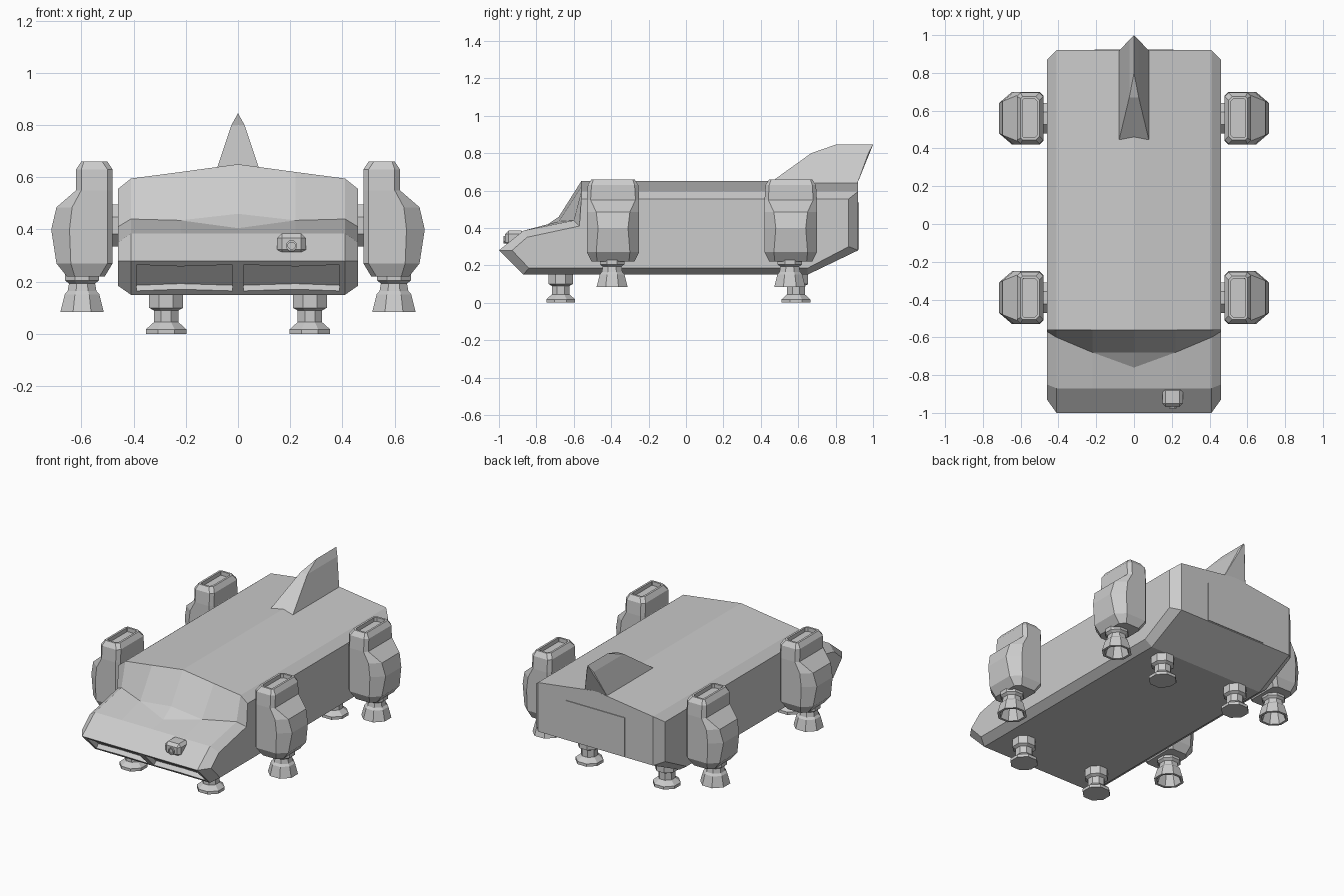
import bpy, bmesh, math
from mathutils import Vector, Matrix

if "Cube" in bpy.data.objects:
    bpy.data.objects.remove(bpy.data.objects["Cube"])


def finish(bm, name):
    bmesh.ops.recalc_face_normals(bm, faces=bm.faces[:])
    me = bpy.data.meshes.new(name)
    bm.to_mesh(me)
    bm.free()
    ob = bpy.data.objects.new(name, me)
    bpy.context.collection.objects.link(ob)
    return ob


def loft(bm, rings, closed):
    vs = [[bm.verts.new(p) for p in r] for r in rings]
    n = len(vs[0])
    for a, b in zip(vs, vs[1:]):
        for i in range(n if closed else n - 1):
            j = (i + 1) % n
            bm.faces.new((a[i], a[j], b[j], b[i]))
    return vs


def lathe(name, profile, centre, axis='Z', sides=8):
    """Flat-sided turned part; radii are measured to the flats."""
    bm = bmesh.new()
    rings = []
    for r, h in profile:
        R = r / math.cos(math.pi / sides)
        rings.append([Vector((R * math.cos((k + .5) * math.tau / sides),
                              R * math.sin((k + .5) * math.tau / sides), h))
                      for k in range(sides)])
    vs = loft(bm, rings, True)
    bm.faces.new(vs[0])
    bm.faces.new(vs[-1])
    rot = {'Z': Matrix(), 'X': Matrix.Rotation(math.pi / 2, 4, 'Y'),
           'Y': Matrix.Rotation(math.pi / 2, 4, 'X')}[axis]
    bm.transform(Matrix.Translation(centre) @ rot)
    return finish(bm, name)


def box(name, centre, size, bevel=0):
    bm = bmesh.new()
    bmesh.ops.create_cube(bm, size=1)
    bm.transform(Matrix.Translation(centre) @ Matrix.Diagonal((*size, 1)))
    if bevel:
        bmesh.ops.bevel(bm, geom=bm.edges[:], offset=bevel, segments=1,
                        affect='EDGES', profile=.5)
    return finish(bm, name)


# Hull: half cross-sections from nose to tail, mirrored
XS = (0, .22, .41, .46, .46, .41, .22, 0)   # bottom centre -> side -> top centre


def section(ys, zs):
    return [Vector(p) for p in zip(XS, ys, zs)]


def low(y):
    return [y] * 4


LZ = [.15, .15, .15, .185]
roof = [.555, .595, .62, .65]
rear = [.87, .92, .92, .92]
stations = [
    section([-1, -1, -1, -.93, -.93, -1, -1, -1], [.28] * 8),
    section([-.87, -.87, -.87, -.84, -.85, -.87, -.87, -.87], LZ + [.35, .385, .385, .385]),
    section(low(-.6) + [-.57, -.6, -.68, -.76], LZ + [.41, .44, .435, .405]),
    section(low(-.6) + [-.57, -.6, -.68, -.68], LZ + [.41, .44, .435, .46]),
    section(low(-.56) + [-.56] * 4, LZ + roof),
    section(low(.65) + rear, LZ + roof),
    section([.92, .92, .92, .87] + rear, [.28, .28, .28, .30] + roof),
]
bm = bmesh.new()
last = loft(bm, stations, False)[-1]
bm.faces.new([last[i] for i in (0, 1, 2, 5, 6, 7)])
bm.faces.new([last[i] for i in (2, 3, 4, 5)])
bmesh.ops.remove_doubles(bm, verts=bm.verts[:], dist=1e-4)
bmesh.ops.recalc_face_normals(bm, faces=bm.faces[:])
# Recessed front grille
front = [f for f in bm.faces
         if all(v.co.y < -.86 and v.co.z < .285 and v.co.x < .42 for v in f.verts)]
grille = bmesh.ops.dissolve_faces(bm, faces=front)['region']
bmesh.ops.inset_individual(bm, faces=grille, thickness=.03, depth=0)
bmesh.ops.inset_individual(bm, faces=grille, thickness=.0005, depth=-.03)
hull = finish(bm, "hull")
mir = hull.modifiers.new("mirror", 'MIRROR')
mir.use_clip = True

# Tail fin
bm = bmesh.new()
for x, y, z in ((.08, .44, .635), (.025, .67, .8), (0, .8, .845),
                (0, 1, .845), (.025, .975, .8), (.08, .915, .635)):
    for s in ((1, -1) if x else (1,)):
        bm.verts.new((x * s, y, z))
bmesh.ops.convex_hull(bm, input=bm.verts[:])
bmesh.ops.dissolve_limit(bm, angle_limit=.02, verts=bm.verts[:], edges=bm.edges[:])
finish(bm, "tail_fin")

# Rear door panel and hood lamp
box("rear_door", (0, .915, .41), (.42, .02, .25))
box("hood_lamp", (.205, -.915, .345), (.11, .105, .08), .018)
lathe("hood_lamp_lens", [(.02, 0), (.02, .02), (.013, .02), (.013, .012)],
      (.205, -.957, .338), 'Y')


# Engine pods: stacked chamfered rectangles (z, inner x, outer x, half y, chamfer x, chamfer y)
POD = [(.22, .51, .655, .115, .03, .03), (.27, .48, .695, .14, .055, .05),
       (.40, .48, .715, .14, .07, .06), (.485, .48, .695, .14, .06, .05),
       (.55, .48, .62, .14, .02, .02), (.63, .48, .62, .135, .02, .02),
       (.66, .50, .60, .115, .01, .01)]


def pod(name, s, yc):
    bm = bmesh.new()
    rings = []
    for z, x0, x1, h, cx, cy in POD:
        half = [(x0, h - .02), (x0 + .02, h), (x1 - cx, h), (x1, h - cy)]
        pts = half + [(x, -y) for x, y in reversed(half)]
        rings.append([(s * x, yc + y, z) for x, y in pts])
    vs = loft(bm, rings, True)
    bm.faces.new(vs[0])
    top = bm.faces.new(vs[-1])
    bmesh.ops.recalc_face_normals(bm, faces=bm.faces[:])
    bmesh.ops.inset_individual(bm, faces=[top], thickness=.014, depth=0)
    bmesh.ops.inset_individual(bm, faces=[top], thickness=.0005, depth=-.025)
    finish(bm, name)


NOZZLE = [(.065, .23), (.065, .205), (.05, .193), (.055, .165), (.066, .152),
          (.083, .085), (.068, .085), (.045, .16)]
FOOT = [(.065, .19), (.065, .10), (.047, .09), (.047, .045), (.077, .018), (.077, 0)]

for side, s in (("right", 1), ("left", -1)):
    for end, py, fy in (("front", -.39, -.67), ("rear", .56, .588)):
        tag = f"{end}_{side}"
        pod(f"engine_pod_{tag}", s, py)
        lathe(f"nozzle_{tag}", NOZZLE, (s * .597, py - .005, 0))
        lathe(f"pod_strut_{tag}", [(.08, -.035), (.08, .035)], (s * .47, py, .415), 'X')
        lathe(f"landing_foot_{tag}", FOOT, (s * .275, fy, 0))
